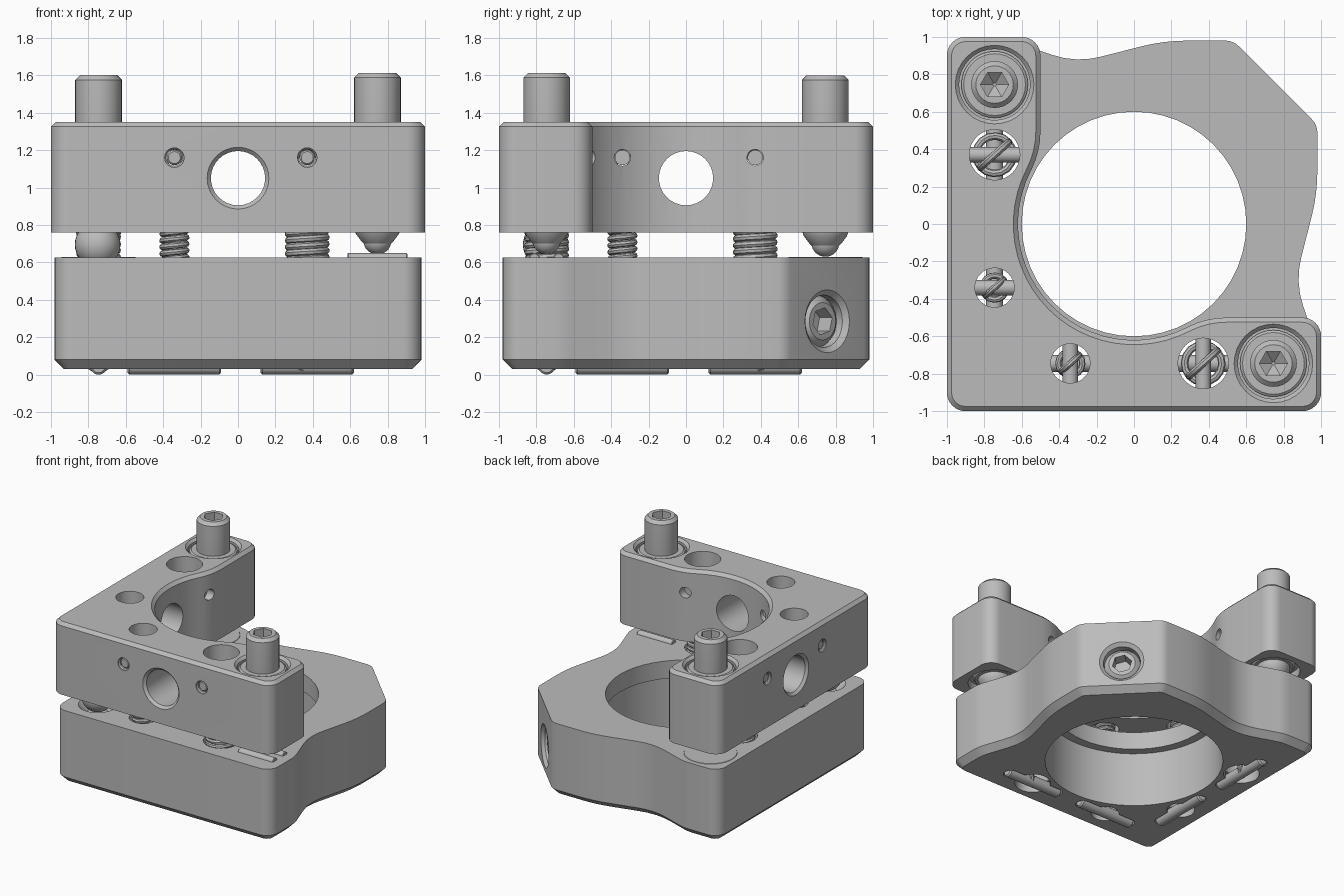
import bpy, bmesh, math
from mathutils import Vector, Matrix

cube = bpy.data.objects.get("Cube")
if cube:
    bpy.data.objects.remove(cube, do_unlink=True)

metal = bpy.data.materials.new("grey_metal")
metal.use_nodes = True
GREY = (0.5, 0.5, 0.5, 1)
metal.diffuse_color = GREY
metal.node_tree.nodes["Principled BSDF"].inputs["Base Color"].default_value = GREY

X, Y, Z = Vector((1, 0, 0)), Vector((0, 1, 0)), Vector((0, 0, 1))


def activate(obj):
    bpy.ops.object.select_all(action='DESELECT')
    obj.select_set(True)
    bpy.context.view_layer.objects.active = obj


def make(name, bm):
    bmesh.ops.recalc_face_normals(bm, faces=bm.faces)
    mesh = bpy.data.meshes.new(name)
    bm.to_mesh(mesh)
    bm.free()
    mesh.materials.append(metal)
    obj = bpy.data.objects.new(name, mesh)
    bpy.context.collection.objects.link(obj)
    return obj


def smooth(obj):
    activate(obj)
    bpy.ops.object.shade_smooth_by_angle(angle=math.radians(30))


def lathe(name, profile, loc, axis=Z, segs=32):
    """Solid of revolution; profile is (radius, distance along axis)."""
    bm = bmesh.new()
    rings = []
    for r, h in profile:
        rings.append([bm.verts.new((r * math.cos(math.tau * i / segs),
                                    r * math.sin(math.tau * i / segs), h)) for i in range(segs)])
    for a, b in zip(rings, rings[1:]):
        for i in range(segs):
            j = (i + 1) % segs
            bm.faces.new((a[i], a[j], b[j], b[i]))
    bm.faces.new(rings[0])
    bm.faces.new(rings[-1])
    bm.transform(Matrix.Translation(loc) @ Z.rotation_difference(axis).to_matrix().to_4x4())
    return make(name, bm)


def rounded(corners):
    """Outline with each (x, y, radius) corner replaced by an arc."""
    out = []
    for i, (x, y, r) in enumerate(corners):
        p = Vector((x, y))
        if r == 0:
            out.append(p)
            continue
        a = (Vector(corners[i - 1][:2]) - p).normalized()
        b = (Vector(corners[(i + 1) % len(corners)][:2]) - p).normalized()
        half = a.angle(b) / 2
        centre = p + (a + b).normalized() * r / math.sin(half)
        start = p + a * r / math.tan(half) - centre
        turn = start.angle_signed(p + b * r / math.tan(half) - centre)
        n = max(4, round(abs(turn) / 0.2))
        for k in range(n + 1):
            t = -turn * k / n
            out.append(centre + Matrix.Rotation(t, 2) @ start)
    return out


def prism(name, outline, z0, z1, rim=None, chamfer=0):
    bm = bmesh.new()
    low = [bm.verts.new((p.x, p.y, z0)) for p in outline]
    high = [bm.verts.new((p.x, p.y, z1)) for p in outline]
    bm.faces.new(low)
    bm.faces.new(high)
    for i in range(len(low)):
        bm.faces.new((low[i - 1], low[i], high[i], high[i - 1]))
    bmesh.ops.recalc_face_normals(bm, faces=bm.faces)
    if chamfer:
        edges = [e for e in bm.edges if all(abs(v.co.z - rim) < 1e-5 for v in e.verts)]
        bmesh.ops.bevel(bm, geom=edges, offset=chamfer, segments=1,
                        affect='EDGES', clamp_overlap=False)
    return make(name, bm)


def cut(body, cutter):
    cutter.hide_render = True
    mod = body.modifiers.new("cut", 'BOOLEAN')
    mod.operation, mod.solver, mod.object = 'DIFFERENCE', 'EXACT', cutter
    activate(body)
    bpy.ops.object.modifier_apply(modifier=mod.name)
    bpy.data.objects.remove(cutter, do_unlink=True)


def mirrored(half):
    """Complete an outline across the diagonal x = y."""
    return half + [(y, x, r) for x, y, r in reversed(half)]


# Lower plate with wavy sides, clipped corner and stepped bore
half = [(0.98, -0.98, 0.1), (0.98, -0.66, 0.3), (0.86, -0.31, 0.45),
        (0.98, 0.16, 1.0), (0.98, 0.53, 0.1)]
lower = prism("lower_plate", rounded([(-0.98, -0.98, 0.1)] + mirrored(half)),
              0.03, 0.625, 0.03, 0.05)
cut(lower, lathe("bore", [(0.67, -0.1), (0.67, 0.48), (0.6, 0.48), (0.6, 0.8)],
                 (0, 0, 0), segs=48))

# Upper L-shaped plate
half = [(1, -1, 0.1), (1, -0.5, 0.1), (0.385, -0.5, 0.45)]
arc = [(0.62 * math.cos(math.radians(a)), 0.62 * math.sin(math.radians(a)), 0)
       for a in [-63.1 - 143.8 * k / 24 for k in range(25)]]
upper = prism("upper_plate",
              rounded([(-1, -1, 0.1)] + half + arc + [(y, x, r) for x, y, r in reversed(half)]),
              0.76, 1.35, 1.35, 0.025)

# Cross holes through both arms
for axis in (X, Y):
    cut(upper, lathe("cross_hole", [(0.185, -0.02), (0.165, 0), (0.145, 0.02), (0.145, 0.6)],
                     Vector((0, 0, 1.05)) - axis, axis))


def spring(name, x, y, radius, wire):
    """Extension spring with a hook loop at each end."""
    a, turns, steps = math.radians(42), 19, 16
    pts = []
    for k in range(13):
        t = math.pi * (1 - k / 12)
        c = radius * math.cos(t)
        pts.append((c * math.cos(a), c * math.sin(a), 0.14 - 0.115 * math.sin(t)))
    for k in range(turns * steps + 1):
        t = a + math.tau * k / steps
        pts.append((radius * math.cos(t), radius * math.sin(t), 0.28 + 0.67 * k / (turns * steps)))
    for k in range(13):
        t = math.pi * k / 12
        c = radius * math.cos(t)
        pts.append((c * math.cos(a), c * math.sin(a), 1.09 + 0.13 * math.sin(t)))
    curve = bpy.data.curves.new(name, 'CURVE')
    curve.dimensions = '3D'
    curve.bevel_depth, curve.bevel_resolution, curve.use_fill_caps = wire, 2, True
    line = curve.splines.new('POLY')
    line.points.add(len(pts) - 1)
    for p, co in zip(line.points, pts):
        p.co = (*co, 1)
    curve.materials.append(metal)
    obj = bpy.data.objects.new(name, curve)
    obj.location = (x, y, 0)
    bpy.context.collection.objects.link(obj)
    activate(obj)
    bpy.ops.object.convert(target='MESH')
    smooth(bpy.context.object)


# Spring holes, springs, upper pins and lower retaining bars
for side, inward, along in (("front", Y, X), ("right", X, Y)):
    for size, offset, hole, coil, wire in (("small", -0.34, 0.105, 0.064, 0.017),
                                           ("large", 0.37, 0.135, 0.1, 0.02)):
        centre = along * offset - inward * 0.745
        for plate in (lower, upper):
            cut(plate, lathe("spring_hole", [(hole, -0.1), (hole, 1.5)], centre))
        slot = along * 0.27 + inward * 0.055
        sx, sy = slot.x, slot.y
        box = [(centre.x + i * sx, centre.y + j * sy, 0.05)
               for i, j in ((-1, -1), (1, -1), (1, 1), (-1, 1))]
        cut(lower, prism("bar_slot", rounded(box), -0.1, 0.095))
        face = along * offset - inward + Z * 1.16
        cut(upper, lathe("pin_hole", [(0.052, -0.05), (0.052, 0.008), (0.044, 0.016), (0.044, 0.6)],
                         face, inward, 20))
        smooth(lathe(f"{side}_{size}_pin", [(0.032, 0.015), (0.041, 0.025), (0.041, 0.43)],
                     face, inward, 20))
        smooth(lathe(f"{side}_{size}_bar", [(0.035, -0.25), (0.045, -0.24), (0.045, 0.24),
                                            (0.035, 0.25)], centre + Z * 0.045, along, 20))
        spring(f"{side}_{size}_spring", centre.x, centre.y, coil, wire)


def ball(name, loc, radius):
    bm = bmesh.new()
    bmesh.ops.create_uvsphere(bm, u_segments=32, v_segments=16, radius=radius)
    bm.transform(Matrix.Translation(loc))
    smooth(make(name, bm))


# Adjuster screws with bushings, hex sockets and ball tips
for name, x, y, lift in (("front_left", 0.745, -0.745, 0.012), ("back_right", -0.745, 0.745, 0)):
    at = Vector((x, y, 0))
    cut(upper, lathe("bushing_bore", [(0.2, 0.7), (0.2, 0.83), (0.165, 0.83), (0.165, 1.29),
                                      (0.19, 1.29), (0.19, 1.33), (0.215, 1.355), (0.215, 1.4)], at))
    smooth(lathe(name + "_bushing", [(0.15, 0.79), (0.165, 0.81), (0.165, 1.29),
                                     (0.178, 1.29), (0.178, 1.32), (0.165, 1.33)], at))
    at.z = lift
    screw = lathe(name + "_screw", [(0.075, 0.69), (0.085, 0.7), (0.115, 0.74), (0.125, 0.77),
                                    (0.125, 1.575), (0.1, 1.6)], at)
    cut(screw, lathe("socket", [(0.01, 1.44), (0.075, 1.49), (0.075, 1.7)], at, segs=6))
    smooth(screw)
    ball(name + "_ball_tip", at + Z * 0.705, 0.075)

# Pivot ball in matching cups at the corner
pivot = Vector((-0.75, -0.75, 0))
cut(lower, lathe("lower_cup", [(0.08, 0.56), (0.15, 0.63), (0.15, 0.7)], pivot))
cut(upper, lathe("upper_cup", [(0.15, 0.7), (0.15, 0.755), (0.06, 0.845)], pivot))
ball("pivot_ball", pivot + Z * 0.695, 0.122)

# Seats under the screw tips: twin rods and a flat disc
for name, off in (("outer", -0.065), ("inner", 0.065)):
    smooth(lathe(f"{name}_seat_rod", [(0.025, -0.16), (0.03, -0.155), (0.03, 0.155), (0.025, 0.16)],
                 (0.745, -0.745 + off, 0.62), X, 16))
smooth(lathe("flat_seat", [(0.2, 0.55), (0.2, 0.624), (0.197, 0.628)], (-0.745, 0.745, 0)))

# Clamping screw in the clipped corner
inward = Vector((-1, -1, 0)).normalized()
corner = Vector((0.755, 0.755, 0.285))
cut(lower, lathe("clamp_bore", [(0.19, -0.025), (0.168, 0), (0.14, 0.025), (0.14, 0.3)],
                 corner, inward))
clamp = lathe("clamp_screw", [(0.1, 0.035), (0.125, 0.055), (0.138, 0.075), (0.138, 0.33)],
              corner, inward)
cut(clamp, lathe("socket", [(0.075, 0), (0.075, 0.13)], corner, inward, 6))
smooth(clamp)

smooth(lower)
smooth(upper)
